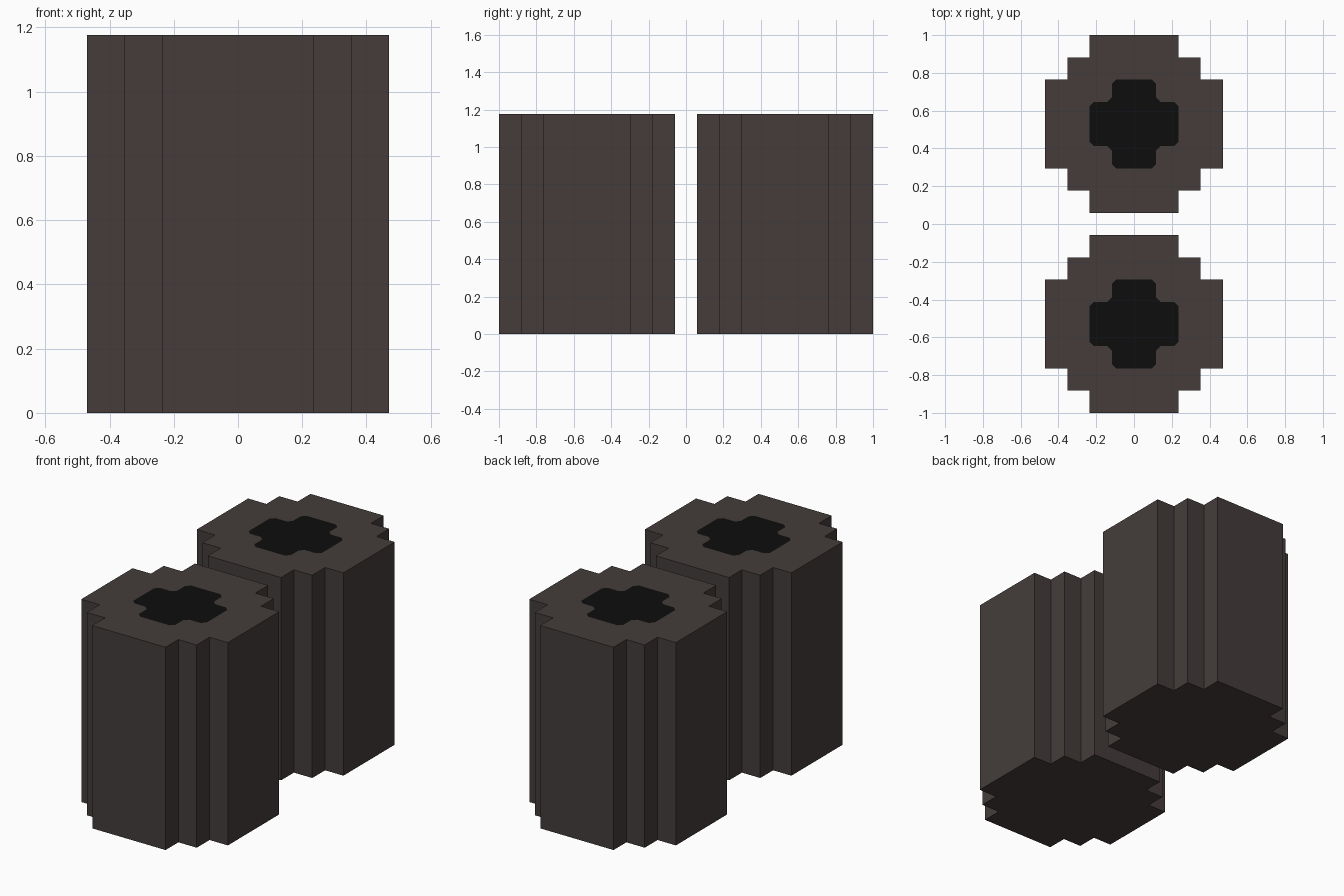
import bpy, bmesh

if "Cube" in bpy.data.objects:
    bpy.data.objects.remove(bpy.data.objects["Cube"])

U = 2 / 34            # one grid step of the blocky design
HEIGHT = 20 * U
BEVEL = 0.4           # clipped corners of the dark cross, in grid steps


def material(name, rgb):
    m = bpy.data.materials.new(name)
    m.diffuse_color = (*rgb, 1)
    m.use_nodes = True
    m.node_tree.nodes["Principled BSDF"].inputs["Base Color"].default_value = m.diffuse_color
    return m


casing = material("warm dark grey", (0.058, 0.046, 0.044))
bore = material("near black", (0.0042, 0.0042, 0.0042))


def four_fold(quarter):
    """Repeat a first-quadrant outline around the centre."""
    pts = []
    for _ in range(4):
        pts += quarter
        quarter = [(-y, x) for x, y in quarter]
    return pts


def build_tube(name, y):
    bm = bmesh.new()

    def ring(pts, z):
        return [bm.verts.new((px * U, py * U, z)) for px, py in pts]

    # stepped outer wall and closed base
    outline = four_fold([(8, 4), (6, 4), (6, 6), (4, 6), (4, 8), (-4, 8)])
    outline = outline[:5] + outline[5:]
    outline = list(dict.fromkeys(outline))
    low, high = ring(outline, 0), ring(outline, HEIGHT)
    n = len(outline)
    for i in range(n):
        j = (i + 1) % n
        bm.faces.new((low[i], low[j], high[j], high[i]))
    bm.faces.new(low[::-1])

    # dark cross cut into the top face
    b = BEVEL
    cross = ring(four_fold([(4, 2 - b), (4 - b, 2), (2 + b, 2),
                            (2, 2 + b), (2, 4 - b), (2 - b, 4)]), HEIGHT)
    dark = bm.faces.new(cross)
    dark.material_index = 1

    # top rim between the outer wall and the cross
    edges = [bm.edges.get((r[i], r[(i + 1) % len(r)]))
             for r in (high, cross) for i in range(len(r))]
    bmesh.ops.triangle_fill(bm, edges=edges, use_beauty=True, normal=(0, 0, 1))
    bmesh.ops.recalc_face_normals(bm, faces=bm.faces)

    mesh = bpy.data.meshes.new(name)
    bm.to_mesh(mesh)
    bm.free()
    mesh.materials.append(casing)
    mesh.materials.append(bore)
    obj = bpy.data.objects.new(name, mesh)
    obj.location.y = y
    bpy.context.collection.objects.link(obj)


# matching pair of tubes, front and back
build_tube("front_tube", -9 * U)
build_tube("back_tube", 9 * U)
